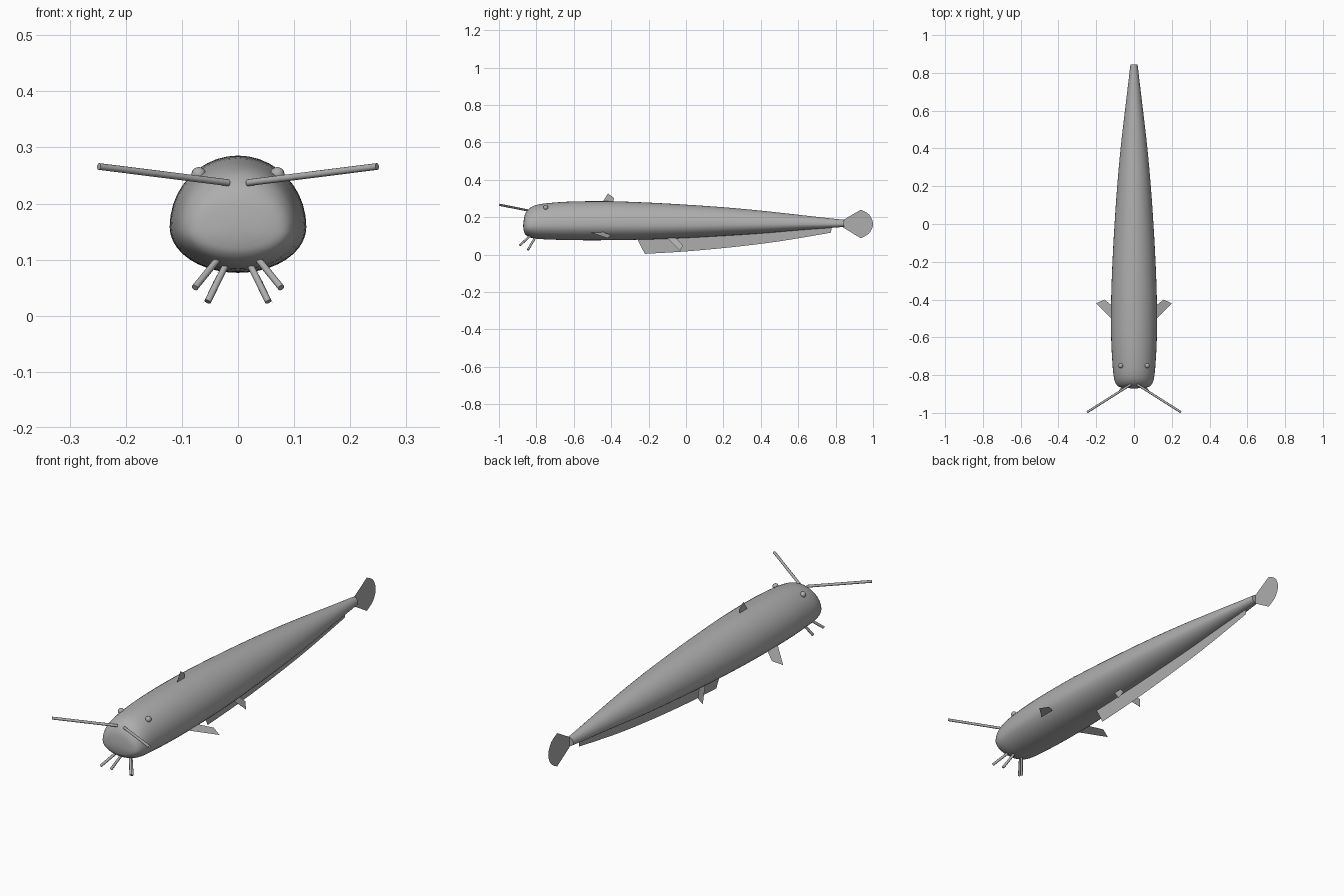
import bpy, bmesh, math
from mathutils import Vector

cube = bpy.data.objects.get("Cube")
if cube:
    bpy.data.objects.remove(cube)

grey = bpy.data.materials.new("fish grey")
grey.use_nodes = True
grey.diffuse_color = (0.42, 0.42, 0.42, 1)
grey.node_tree.nodes["Principled BSDF"].inputs["Base Color"].default_value = grey.diffuse_color


def finish(name, bm, smooth=True):
    mesh = bpy.data.meshes.new(name)
    bm.to_mesh(mesh)
    bm.free()
    mesh.materials.append(grey)
    for p in mesh.polygons:
        p.use_smooth = smooth
    obj = bpy.data.objects.new(name, mesh)
    bpy.context.collection.objects.link(obj)
    return obj


def spline(stations, steps):
    """Smooth curve through the stations."""
    pts = [Vector(s) for s in stations]
    pts = [pts[0]] + pts + [pts[-1]]
    out = []
    for a, b, c, d in zip(pts, pts[1:], pts[2:], pts[3:]):
        for i in range(steps):
            t = i / steps
            out.append(0.5 * (2 * b + (c - a) * t + (2 * a - 5 * b + 4 * c - d) * t * t
                              + (3 * b - a - 3 * c + d) * t ** 3))
    return out + [pts[-1]]


def fin(name, points):
    """Paper-thin flat fin."""
    bm = bmesh.new()
    bm.faces.new([bm.verts.new(p) for p in points])
    return finish(name, bm, False)


def rod(name, start, end, radius):
    start, end = Vector(start), Vector(end)
    axis = end - start
    bm = bmesh.new()
    bmesh.ops.create_cone(bm, cap_ends=True, segments=12, radius1=radius, radius2=radius,
                          depth=axis.length)
    bmesh.ops.rotate(bm, verts=bm.verts, matrix=axis.to_track_quat("Z", "Y").to_matrix())
    bmesh.ops.translate(bm, verts=bm.verts, vec=(start + end) / 2)
    obj = finish(name, bm, False)
    bpy.ops.object.select_all(action="DESELECT")
    obj.select_set(True)
    bpy.context.view_layer.objects.active = obj
    bpy.ops.object.shade_smooth_by_angle(angle=math.radians(40))


# Body: egg-shaped rings; y and half width, then top and bottom height
outline = [
    (-0.868, 0.045, 0.18), (-0.862, 0.078, 0.212), (-0.845, 0.096, 0.24),
    (-0.81, 0.107, 0.262), (-0.74, 0.114, 0.275), (-0.6, 0.121, 0.284),
    (-0.4, 0.121, 0.285), (-0.2, 0.114, 0.278), (0, 0.103, 0.267),
    (0.2, 0.089, 0.253), (0.4, 0.071, 0.235), (0.6, 0.048, 0.213),
    (0.75, 0.030, 0.196), (0.845, 0.019, 0.186)]
bottoms = [0.13, 0.112, 0.097, 0.086, 0.081, 0.077, 0.077, 0.081, 0.089,
           0.1, 0.113, 0.13, 0.141, 0.148]
SIDES = 40
bm = bmesh.new()
rings = []
for y, w, top, low in spline([s + (b,) for s, b in zip(outline, bottoms)], 4):
    mid = low + 0.39 * (top - low)
    ring = []
    for i in range(SIDES):
        a = 2 * math.pi * i / SIDES
        s = math.sin(a)
        z = mid + s * (top - mid if s > 0 else mid - low)
        ring.append(bm.verts.new((w * math.cos(a), y, z)))
    rings.append(ring)
for r, q in zip(rings, rings[1:]):
    for i in range(SIDES):
        j = (i + 1) % SIDES
        bm.faces.new((r[i], r[j], q[j], q[i]))
nose = bm.verts.new((0, -0.871, 0.153))
for i in range(SIDES):
    bm.faces.new((nose, rings[0][(i + 1) % SIDES], rings[0][i]))
bm.faces.new(rings[-1])
bmesh.ops.recalc_face_normals(bm, faces=bm.faces)
body = finish("body", bm)
body.data.polygons[-1].use_smooth = False

# Fins on the centre line
fin("dorsal_fin", [(0, y, z) for y, z in
                   [(-0.45, 0.275), (-0.417, 0.327), (-0.385, 0.302), (-0.39, 0.275)]])
edge = spline([(-0.22, 0.004), (0, 0.017), (0.25, 0.04), (0.5, 0.071), (0.775, 0.117)], 4)
fin("anal_fin", [(0, -0.27, 0.1)] + [(0, y, z) for y, z in edge]
    + [(0, 0.78, 0.15), (0, 0.4, 0.13), (0, 0, 0.11)])
rim = spline([(0.935, 0.24), (0.98, 0.213), (1, 0.163), (0.98, 0.115), (0.935, 0.087)], 4)
fin("tail_fin", [(0, 0.835, 0.182)] + [(0, y, z) for y, z in rim] + [(0, 0.835, 0.148)])

# Paired parts
for side, k in (("left", 1), ("right", -1)):
    fin(side + "_pectoral_fin", [(k * x, y, 0.12 - 0.335 * (x - 0.105)) for x, y in
                                 [(0.1, -0.52), (0.2, -0.42), (0.157, -0.4), (0.1, -0.445)]])
    fin(side + "_pelvic_fin", [(k * x, y, z) for x, y, z in
                               [(0.025, -0.11, 0.1), (0.063, -0.032, 0.02),
                                (0.049, -0.016, 0.048), (0.025, -0.065, 0.1)]])
    rod(side + "_long_barbel", (k * 0.017, -0.85, 0.237), (k * 0.248, -0.996, 0.266), 0.006)
    rod(side + "_outer_chin_barbel", (k * 0.034, -0.83, 0.103), (k * 0.077, -0.888, 0.05), 0.006)
    rod(side + "_inner_chin_barbel", (k * 0.02, -0.805, 0.094), (k * 0.054, -0.845, 0.025), 0.006)
    bm = bmesh.new()
    bmesh.ops.create_uvsphere(bm, u_segments=16, v_segments=10, radius=0.013)
    bmesh.ops.translate(bm, verts=bm.verts, vec=(k * 0.07, -0.75, 0.252))
    finish(side + "_eye", bm)
